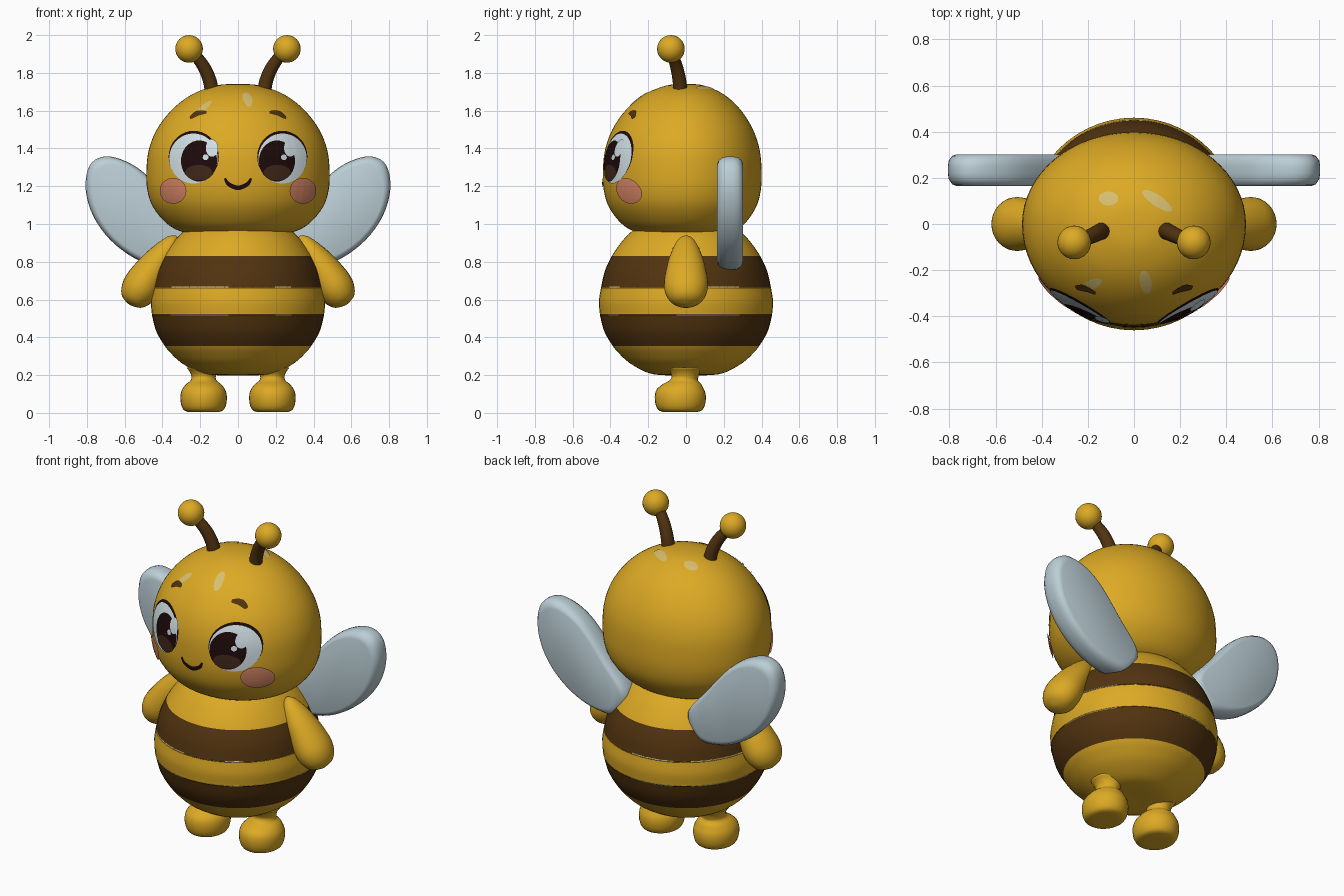
import bpy, bmesh, math
from mathutils import Vector
from mathutils.bvhtree import BVHTree

if "Cube" in bpy.data.objects:
    bpy.data.objects.remove(bpy.data.objects["Cube"])


def material(name, rgb):
    m = bpy.data.materials.new(name)
    m.diffuse_color = (*rgb, 1)
    m.use_nodes = True
    m.node_tree.nodes["Principled BSDF"].inputs["Base Color"].default_value = m.diffuse_color
    return m


YELLOW = material("honey yellow", (0.72, 0.40, 0.018))
BROWN = material("stripe brown", (0.085, 0.034, 0.005))
WING = material("wing blue grey", (0.50, 0.62, 0.67))
WHITE = material("eye white", (0.64, 0.75, 0.79))
BLACK = material("pupil black", (0.013, 0.003, 0.003))
IRIS = material("iris brown", (0.05, 0.02, 0.01))
PINK = material("cheek pink", (0.72, 0.25, 0.14))
PALE = material("pale highlight", (0.68, 0.52, 0.16))
HEAD_C = Vector((0, 0, 1.3))


def smooth(pts, n=4, closed=False):
    """Catmull-Rom subdivision that keeps the given points."""
    pts = [Vector(p) for p in pts]
    k = len(pts)
    get = (lambda i: pts[i % k]) if closed else (lambda i: pts[max(0, min(k - 1, i))])
    out = []
    for i in range(k if closed else k - 1):
        a, b, c, d = get(i - 1), get(i), get(i + 1), get(i + 2)
        for j in range(n):
            t = j / n
            out.append(0.5 * (2 * b + (c - a) * t + (2 * a - 5 * b + 4 * c - d) * t * t
                              + (3 * b - a - 3 * c + d) * t ** 3))
    return out if closed else out + [pts[-1]]


def loft(name, rings, mats, closed=True, caps=True, rule=None, plate=False):
    """Skin rows of points with quads; rule picks a material from a face centre."""
    bm = bmesh.new()
    rows = [[bm.verts.new(p) for p in r] for r in rings]
    n = len(rows[0])
    for a, b in zip(rows, rows[1:]):
        for i in range(n if closed else n - 1):
            j = (i + 1) % n
            bm.faces.new((a[i], a[j], b[j], b[i]))
    if caps:
        bm.faces.new(rows[0])
        bm.faces.new(rows[-1])
    bm.normal_update()
    if plate:
        for f in bm.faces:
            if f.normal.dot(f.calc_center_median() - HEAD_C) < 0:
                f.normal_flip()
    else:
        bmesh.ops.recalc_face_normals(bm, faces=bm.faces)
    for f in bm.faces:
        f.smooth = True
        if rule:
            f.material_index = rule(f.calc_center_median())
    me = bpy.data.meshes.new(name)
    tree = BVHTree.FromBMesh(bm)
    bm.to_mesh(me)
    bm.free()
    for m in mats:
        me.materials.append(m)
    bpy.context.collection.objects.link(bpy.data.objects.new(name, me))
    return tree


def lathe(name, profile, mats, center=(0, 0), front=1.0, back=1.0, seg=56, rule=None):
    """Turn (radius, z) points about a vertical axis with own front and back depth."""
    rings = []
    for r, z in profile:
        ring = []
        for i in range(seg):
            a = math.tau * i / seg
            s = math.sin(a)
            ring.append((center[0] + r * math.cos(a),
                         center[1] + r * s * (front if s < 0 else back), z))
        rings.append(ring)
    return loft(name, rings, mats, rule=rule)


def tube(name, path, mat, seg=20, wide=1.0):
    """Sweep along (x, y, z, radius) points; wide stretches the section along y."""
    pts = [Vector(p[:3]) for p in path]
    rings = []
    for i, p in enumerate(pts):
        t = (pts[min(i + 1, len(pts) - 1)] - pts[max(i - 1, 0)]).normalized()
        u = t.cross(Vector((0, 1, 0))).normalized()
        v = u.cross(t)
        ring = []
        for k in range(seg):
            a = math.tau * k / seg
            ring.append(p + path[i][3] * (u * math.cos(a) + v * math.sin(a) * wide))
        rings.append(ring)
    loft(name, rings, [mat])


# Body with stripes and thin broken highlights along the stripe edges
def stripe(c):
    z, a = c.z, math.atan2(c.y, c.x)
    if (0.515 < z < 0.523 or 0.658 < z < 0.668) and math.sin(5 * a) + math.sin(3 * a + 1) > 0:
        return 2
    return 1 if 0.355 < z < 0.52 or 0.663 < z < 0.83 else 0


body = [(0.03, 0.2), (0.13, 0.2), (0.21, 0.215), (0.30, 0.265), (0.355, 0.315), (0.388, 0.355),
        (0.432, 0.43), (0.455, 0.515), (0.456, 0.523), (0.461, 0.59), (0.451, 0.658),
        (0.449, 0.668), (0.43, 0.75), (0.393, 0.83), (0.345, 0.9), (0.30, 0.95), (0.25, 0.99)]
lathe("striped_body", smooth(body), [YELLOW, BROWN, PALE], rule=stripe)

# Head
head = [(0.02, 0.945), (0.2, 0.947), (0.30, 0.96), (0.38, 1.005), (0.45, 1.09), (0.48, 1.18),
        (0.485, 1.28), (0.473, 1.39), (0.43, 1.50), (0.35, 1.605), (0.245, 1.685),
        (0.12, 1.732), (0.02, 1.742)]
surface = lathe("head", smooth(head), [YELLOW], front=0.907, back=0.825, seg=64)


def on_head(u, v, lift, top=False):
    """Drop a front (x, z) or top (x, y) point onto the head."""
    if top:
        p = surface.ray_cast(Vector((u, v, 3)), Vector((0, 0, -1)))[0]
    else:
        p = surface.ray_cast(Vector((u, -3, v)), Vector((0, 1, 0)))[0]
    return p + (p - HEAD_C).normalized() * lift


def disc(name, u, v, ru, rv, mat, lift, tilt=0.0, top=False):
    rings = []
    for k in range(9):
        s = max(k / 8, 0.01)
        ring = []
        for i in range(36):
            a = math.tau * i / 36
            du, dv = s * ru * math.cos(a), s * rv * math.sin(a)
            ring.append(on_head(u + du * math.cos(tilt) - dv * math.sin(tilt),
                                v + du * math.sin(tilt) + dv * math.cos(tilt), lift, top))
        rings.append(ring)
    loft(name, rings, [mat], caps=False, plate=True)


def stroke(name, pts, width, mat, lift=0.006):
    pts = smooth(pts, 5)
    n = len(pts) - 1
    rows = [[], []]
    for i, p in enumerate(pts):
        t = (pts[min(i + 1, n)] - pts[max(i - 1, 0)]).normalized()
        w = width * (0.45 + 0.55 * math.sin(math.pi * i / n))
        for row, s in zip(rows, (-1, 1)):
            row.append(on_head(p.x - t.y * w * s, p.y + t.x * w * s, lift))
    loft(name, rows, [mat], closed=False, caps=False, plate=True)


# Smile
stroke("mouth", [(-0.068, 1.243), (-0.05, 1.213), (0, 1.193), (0.05, 1.213), (0.068, 1.243)],
       0.012, BLACK)

wing = smooth([(0.20, 0.91), (0.33, 1.08), (0.48, 1.255), (0.60, 1.335), (0.71, 1.357),
               (0.785, 1.31), (0.807, 1.19), (0.77, 1.05), (0.68, 0.92), (0.55, 0.82),
               (0.40, 0.765), (0.27, 0.775)], 5, closed=True)
wing_mid = Vector((0.54, 1.05))

for side, tag in ((-1, "left"), (1, "right")):
    # Eye layers
    ex = 0.233 * side
    px = 0.203 * side
    disc(tag + "_lash", ex, 1.355, 0.132, 0.137, BLACK, 0.003)
    disc(tag + "_eye_white", ex, 1.346, 0.127, 0.131, WHITE, 0.0055)
    disc(tag + "_pupil", px, 1.333, 0.094, 0.107, BLACK, 0.0075)
    disc(tag + "_iris_glow", px, 1.273, 0.07, 0.04, IRIS, 0.0095)
    disc(tag + "_eye_glint", px + 0.068, 1.4, 0.032, 0.045, WHITE, 0.0095)
    disc(tag + "_small_glint", px + 0.035, 1.352, 0.015, 0.015, WHITE, 0.0095)
    # Cheek and brow
    disc(tag + "_cheek", 0.337 * side, 1.178, 0.069, 0.067, PINK, 0.0097)
    stroke(tag + "_brow", [(0.25 * side, 1.557), (0.21 * side, 1.583), (0.165 * side, 1.588)],
           0.013, BROWN)
    # Wing with rounded rim
    rings = []
    for y, s in ((0.165, 0.86), (0.172, 0.93), (0.195, 0.985), (0.22, 1), (0.25, 1),
                 (0.275, 0.985), (0.295, 0.93), (0.302, 0.86)):
        ring = [wing_mid + (p - wing_mid) * s for p in wing]
        rings.append([(side * p.x, y, p.y) for p in ring])
    loft(tag + "_wing", rings, [WING])
    # Arm
    arm = smooth([(0.325, 0, 0.935, 0.005), (0.345, 0, 0.91, 0.038), (0.395, 0, 0.838, 0.07),
                  (0.455, 0, 0.755, 0.09), (0.51, 0, 0.672, 0.1), (0.545, 0, 0.617, 0.085),
                  (0.565, 0, 0.585, 0.055), (0.573, 0, 0.572, 0.008)], 3)
    tube(tag + "_arm", [(p[0] * side, p[1], p[2], p[3]) for p in arm], YELLOW, 28, 1.17)
    # Foot and ankle
    foot = smooth([(0.01, 0.004), (0.085, 0.006), (0.112, 0.025), (0.123, 0.07), (0.118, 0.115),
                   (0.095, 0.15), (0.07, 0.17), (0.064, 0.19), (0.072, 0.215), (0.09, 0.24)], 3)
    rings = []
    for r, z in foot:
        toe = max(0, min(1, (0.19 - z) / 0.06))  # soles reach forward
        rings.append([(side * 0.182 + r * math.cos(a), -0.005 - 0.025 * toe + r * 1.1 * math.sin(a), z)
                      for a in (math.tau * i / 28 for i in range(28))])
    loft(tag + "_foot", rings, [YELLOW])
    # Antenna stalk and ball
    stalk = smooth([(0.138, -0.03, 1.70, 0.037), (0.15, -0.035, 1.76, 0.036),
                    (0.177, -0.048, 1.825, 0.034), (0.215, -0.065, 1.88, 0.031),
                    (0.25, -0.078, 1.915, 0.03)], 4)
    tube(tag + "_antenna_stalk", [(p[0] * side, p[1], p[2], p[3]) for p in stalk], BROWN)
    ball = [(0.073 * max(0.02, math.sin(math.pi * i / 16)),
             1.927 - 0.073 * math.cos(math.pi * i / 16)) for i in range(17)]
    lathe(tag + "_antenna_ball", ball, [YELLOW], (0.259 * side, -0.08), seg=28)

# Painted shine marks on the crown
for i, (x, y, rx, ry, tilt) in enumerate(((-0.11, 0.11, 0.042, 0.03, 0), (0.10, 0.10, 0.075, 0.024, -0.6),
                                          (0.05, -0.25, 0.025, 0.05, 0.2), (-0.18, -0.26, 0.045, 0.02, 0.4))):
    disc("shine_mark_%d" % (i + 1), x, y, rx, ry, PALE, 0.003, tilt, True)
